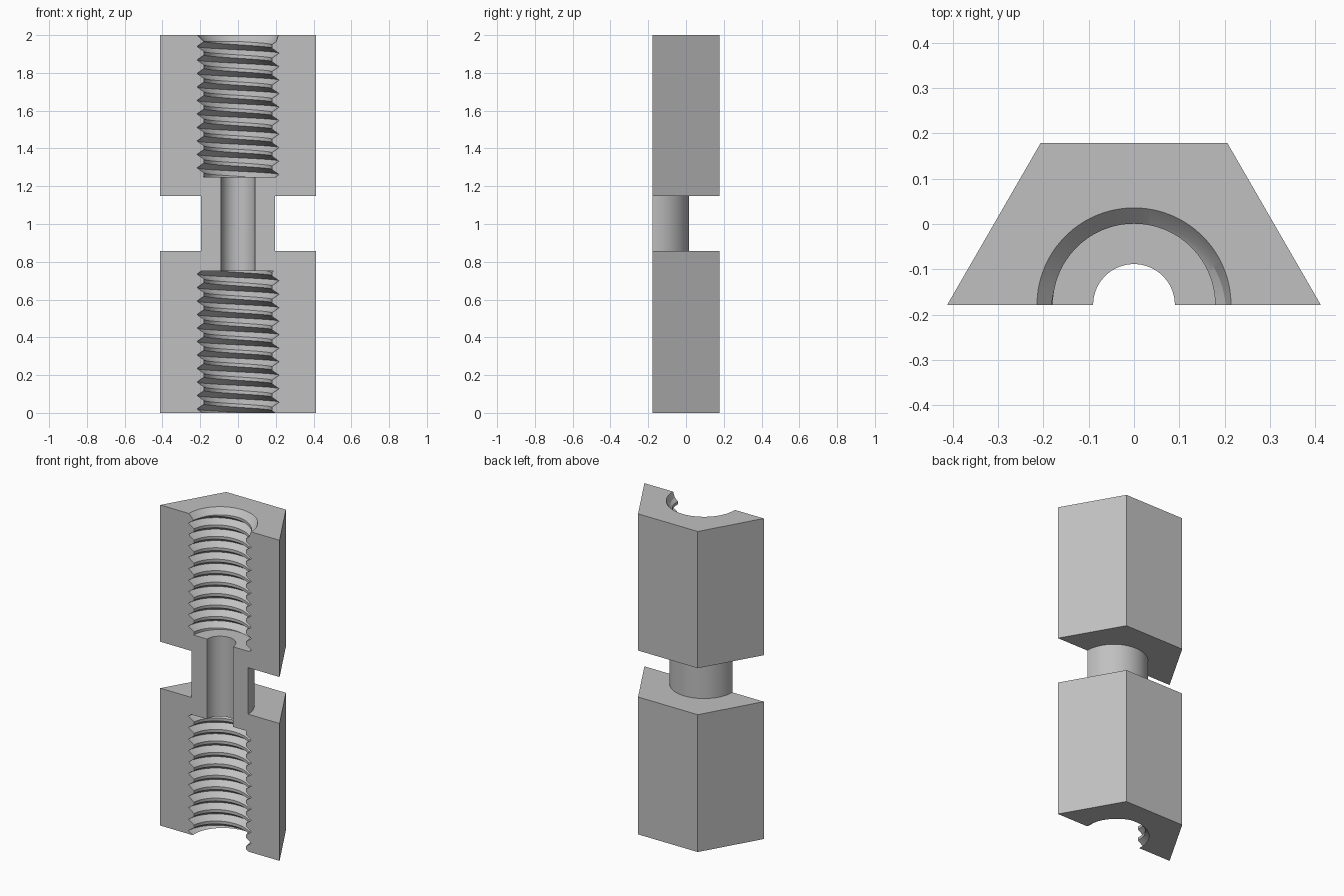
import bpy
import bmesh
import math

cube = bpy.data.objects.get("Cube")
if cube:
    bpy.data.objects.remove(cube, do_unlink=True)

HEIGHT = 2.0
HEX_R = 0.412          # corner radius of the hexagonal blocks
NECK_R = 0.195
NECK_LOW, NECK_HIGH = 0.857, 1.147
BORE_R = 0.09
MINOR, MAJOR = 0.179, 0.217
PITCH = HEIGHT / 28
HALF = 0.375 * PITCH   # half width of the V groove
CUT_Y = -HEX_R * math.cos(math.pi / 6) / 2
CHAMFER = 0.035
STEPS = 60             # columns over the half turn, a multiple of three


def thread(a, low, high, start):
    """Points (r, z) of a right-handed internal thread at angle a."""
    tips = [start + PITCH * (k + a / math.tau) for k in range(-1, 13)]

    def point(z):
        z = min(max(z, low), high)
        gap = min(abs(z - t) for t in tips)
        return MINOR + (MAJOR - MINOR) * max(0, 1 - gap / HALF), z

    levels = [t + d for t in tips for d in (-HALF, 0, HALF)]
    return [point(z) for z in [low, *levels, high]]


def section(a):
    """Closed outline (r, z) of the half coupling at angle a."""
    hexa = HEX_R * math.cos(math.pi / 6) / math.cos(a % (math.pi / 3) - math.pi / 6)
    inner = thread(a, 0, 0.75, -0.015)
    inner += [(BORE_R, 0.75), (BORE_R, 1.25)]
    inner += thread(a, 1.25, HEIGHT - CHAMFER, 1.19)
    inner.append((MINOR + CHAMFER, HEIGHT))
    outer = [(hexa, HEIGHT), (hexa, NECK_HIGH), (NECK_R, NECK_HIGH),
             (NECK_R, NECK_LOW), (hexa, NECK_LOW), (hexa, 0)]
    return inner + outer


# Sweep the outline around the half turn
bm = bmesh.new()
columns = []
for i in range(STEPS + 1):
    a = math.pi * i / STEPS
    columns.append([bm.verts.new((r * math.cos(a), CUT_Y + r * math.sin(a), z))
                    for r, z in section(a)])
for left, right in zip(columns, columns[1:]):
    for j in range(len(left)):
        bm.faces.new((left[j - 1], left[j], right[j], right[j - 1]))

# Flat cut faces on both sides of the bore
bm.faces.new(columns[0])
bm.faces.new(columns[-1])

# Merge clipped thread ends and clean up the flat faces
bmesh.ops.remove_doubles(bm, verts=bm.verts, dist=1e-5)
bmesh.ops.dissolve_limit(bm, angle_limit=0.005, verts=bm.verts, edges=bm.edges)
bmesh.ops.recalc_face_normals(bm, faces=bm.faces)
mesh = bpy.data.meshes.new("half_threaded_coupling")
bm.to_mesh(mesh)
bm.free()

coupling = bpy.data.objects.new("half_threaded_coupling", mesh)
bpy.context.collection.objects.link(coupling)

# Plain grey metal
colour = (0.53, 0.53, 0.53, 1)
grey = bpy.data.materials.new("light_grey")
grey.use_nodes = True
grey.diffuse_color = colour
grey.node_tree.nodes["Principled BSDF"].inputs["Base Color"].default_value = colour
mesh.materials.append(grey)

bpy.ops.object.select_all(action="DESELECT")
coupling.select_set(True)
bpy.context.view_layer.objects.active = coupling
bpy.ops.object.shade_smooth_by_angle(angle=math.radians(25))
